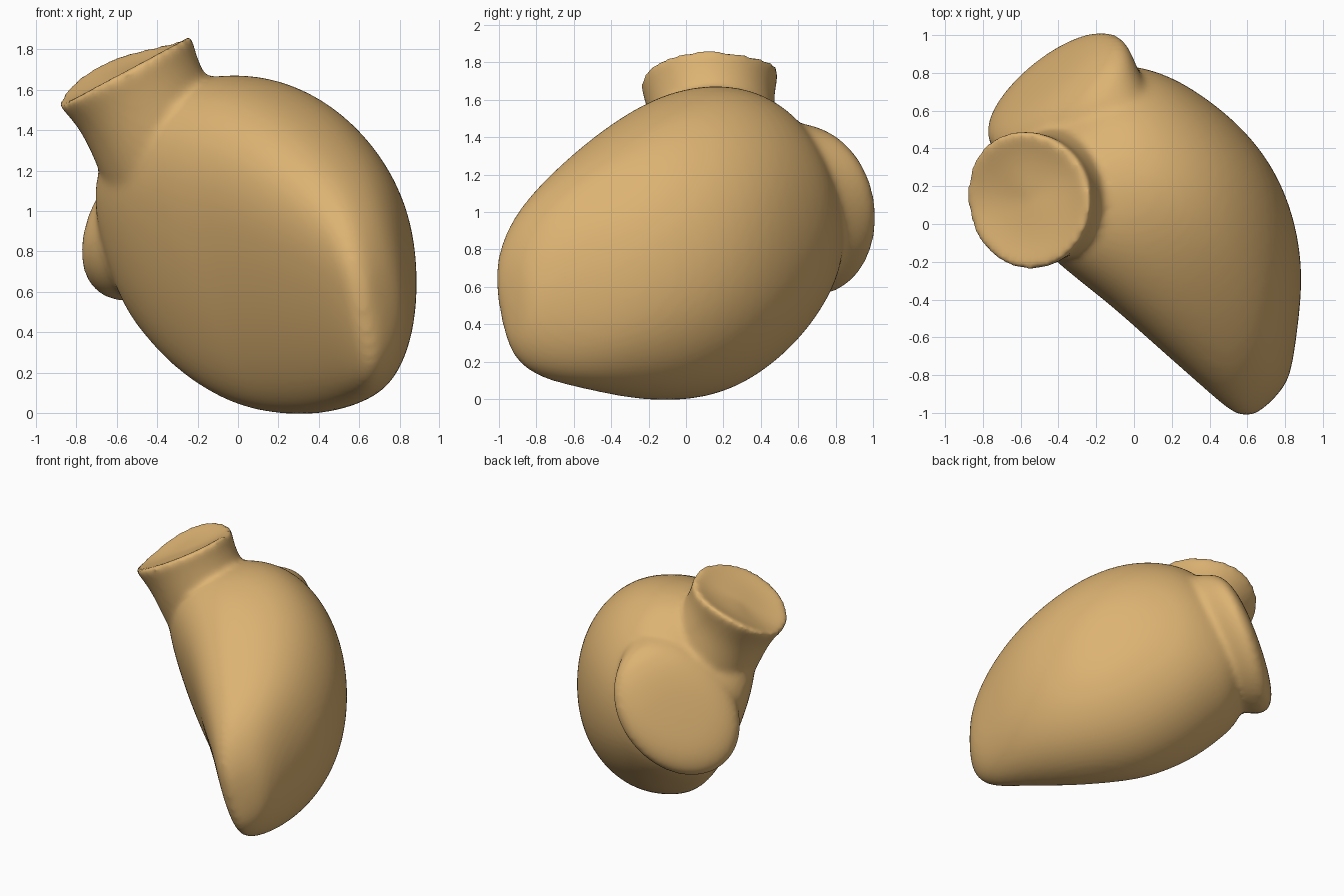
import bpy, bmesh, math
from mathutils import Vector

if "Cube" in bpy.data.objects:
    bpy.data.objects.remove(bpy.data.objects["Cube"])

SIDES = 24
ANGLES = [2 * math.pi * i / SIDES for i in range(SIDES)]
ACROSS = Vector((1, 1, 0)).normalized()
ALONG = Vector((-1, 1, 0)).normalized()
UP = Vector((0, 0, 1))


def soft(value, power):
    return math.copysign(abs(value) ** power, value)


def oval_ring(v, u0, u1, z0, z1, bow=0.0, under=0.0, skew=0.0, shear=0.0, power=1.0):
    """Upright oval section across the long axis, given by its extents.
    The hollow side can be undercut towards the bottom."""
    uc, hu, zc, hz = (u0 + u1) / 2, (u1 - u0) / 2, (z0 + z1) / 2, (z1 - z0) / 2
    ring = []
    for a in ANGLES:
        c, s = soft(math.cos(a), power), soft(math.sin(a), power)
        z = zc + hz * s
        width = c * (1 + under * s) if c < 0 else c
        u = uc + hu * (width - bow * s * s - skew * s)
        ring.append(ACROSS * u + ALONG * (v + shear * (z - 1)) + UP * z)
    return ring


def round_ring(centre, normal, radius, bump=0.0):
    """Circle around a slanted axis, optionally raised on its back side."""
    n = Vector(normal).normalized()
    side = Vector((0, 1, 0))
    slope = side.cross(n)
    return [Vector(centre) + radius * (math.cos(a) * slope + math.sin(a) * side)
            + n * bump * max(0, math.cos(a - 1.9)) ** 2 for a in ANGLES]


def loft(bm, rings):
    """Closed skin through a row of rings."""
    rows = [[bm.verts.new(p) for p in ring] for ring in rings]
    for low, high in zip(rows, rows[1:]):
        for i in range(SIDES):
            j = (i + 1) % SIDES
            bm.faces.new((low[i], low[j], high[j], high[i]))
    bm.faces.new(rows[0][::-1])
    bm.faces.new(rows[-1])


bm = bmesh.new()

# Main chamber: station along the axis, then its side and height limits
chamber = [
    (-1.18, -0.24, -0.04, 0.34, 0.66),
    (-1.12, -0.31, 0.07, 0.19, 0.88),
    (-1.00, -0.32, 0.23, 0.10, 1.08),
    (-0.80, -0.32, 0.48, 0.05, 1.27),
    (-0.50, -0.33, 0.68, -0.01, 1.48),
    (-0.20, -0.34, 0.77, -0.02, 1.63),
    (0.10, -0.38, 0.77, 0.02, 1.70),
    (0.40, -0.39, 0.71, 0.17, 1.65),
    (0.58, -0.34, 0.61, 0.32, 1.49),
    (0.72, -0.27, 0.49, 0.45, 1.30),
    (0.80, -0.12, 0.34, 0.62, 1.10),
]
loft(bm, [oval_ring(*s, bow=0.14, under=0.38, power=0.9) for s in chamber])

# Nearly flat valve pad on the back end, tilted upward
pad = [
    (0.42, -0.18, 0.52, 0.62, 1.53),
    (0.60, -0.22, 0.57, 0.57, 1.50),
    (0.72, -0.24, 0.63, 0.54, 1.48),
    (0.81, -0.24, 0.65, 0.57, 1.46),
    (0.87, -0.16, 0.56, 0.67, 1.37),
    (0.90, 0.00, 0.40, 0.83, 1.20),
]
loft(bm, [oval_ring(*s, skew=-0.25, shear=-0.37) for s in pad])

# Vessel stump: slanted tube with a dished end, raised on one side
tilt = Vector((-0.47, 0, 0.88)).normalized()
end = Vector((-0.562, 0.125, 1.70))
loft(bm, [
    round_ring((-0.18, 0.32, 0.85), tilt, 0.32),
    round_ring((-0.29, 0.22, 1.15), tilt, 0.36),
    round_ring((-0.45, 0.14, 1.50), tilt, 0.335),
    round_ring(end - tilt * 0.10, tilt, 0.350, 0.03),
    round_ring(end - tilt * 0.02, tilt, 0.374, 0.08),
    round_ring(end, tilt, 0.370, 0.09),
    round_ring(end - tilt * 0.01, tilt, 0.32, 0.08),
    round_ring(end - tilt * 0.03, tilt, 0.18, 0.04),
])

bmesh.ops.recalc_face_normals(bm, faces=bm.faces)
mesh = bpy.data.meshes.new("heart_chamber")
bm.to_mesh(mesh)
bm.free()
heart = bpy.data.objects.new("heart_chamber", mesh)
bpy.context.collection.objects.link(heart)

# Round the sections, fuse the parts into one skin and soften the joins
rounding = heart.modifiers.new("rounding", "SUBSURF")
rounding.levels = rounding.render_levels = 2
fuse = heart.modifiers.new("fuse", "REMESH")
fuse.mode = "VOXEL"
fuse.voxel_size = 0.02
fuse.use_smooth_shade = True
soften = heart.modifiers.new("soften", "SMOOTH")
soften.factor = 0.5
soften.iterations = 14

# Single tan colour
tan = bpy.data.materials.new("warm_tan")
tan.use_nodes = True
colour = (0.72, 0.45, 0.17, 1)
tan.diffuse_color = colour
tan.node_tree.nodes["Principled BSDF"].inputs["Base Color"].default_value = colour
mesh.materials.append(tan)
for face in mesh.polygons:
    face.use_smooth = True
